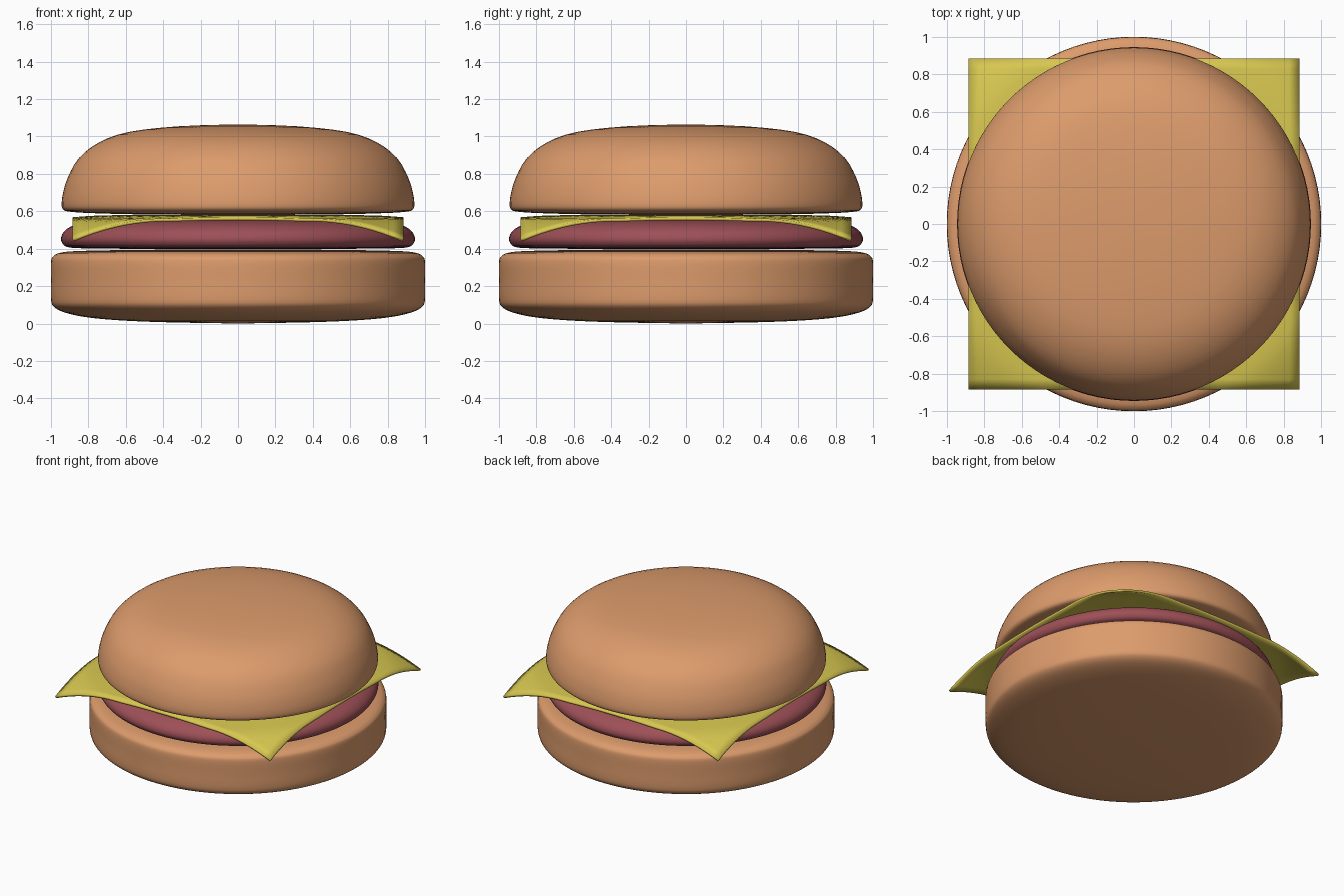
import bpy, bmesh, math
from mathutils import Vector

if "Cube" in bpy.data.objects:
    bpy.data.objects.remove(bpy.data.objects["Cube"])


def material(name, color):
    mat = bpy.data.materials.new(name)
    mat.diffuse_color = (*color, 1)
    mat.use_nodes = True
    mat.node_tree.nodes["Principled BSDF"].inputs["Base Color"].default_value = mat.diffuse_color
    return mat


def finish(name, bm, mat):
    bmesh.ops.recalc_face_normals(bm, faces=bm.faces)
    mesh = bpy.data.meshes.new(name)
    bm.to_mesh(mesh)
    bm.free()
    obj = bpy.data.objects.new(name, mesh)
    bpy.context.collection.objects.link(obj)
    obj.data.materials.append(mat)
    for p in mesh.polygons:
        p.use_smooth = True
    return obj


def smooth_profile(pts, steps=3):
    # Catmull-Rom curve through (radius, height) points
    pts = [Vector(p) for p in pts]
    out = []
    for i in range(len(pts) - 1):
        a, b = pts[max(i - 1, 0)], pts[i]
        c, d = pts[i + 1], pts[min(i + 2, len(pts) - 1)]
        for s in range(steps):
            t = s / steps
            out.append(0.5 * (2 * b + (c - a) * t + (2 * a - 5 * b + 4 * c - d) * t**2
                              + (3 * b - a - 3 * c + d) * t**3))
    return out + [pts[-1]]


def lathe(name, pts, mat, segments=96):
    bm = bmesh.new()
    verts = [bm.verts.new((p.x, 0, p.y)) for p in smooth_profile(pts)]
    edges = [bm.edges.new(pair) for pair in zip(verts, verts[1:])]
    bmesh.ops.spin(bm, geom=verts + edges, cent=(0, 0, 0), axis=(0, 0, 1),
                   angle=math.tau, steps=segments, use_duplicate=False)
    bmesh.ops.remove_doubles(bm, verts=bm.verts, dist=0.0005)
    return finish(name, bm, mat)


bread = material("bread", (0.72, 0.33, 0.15))
meat = material("meat", (0.34, 0.08, 0.095))
cheese = material("cheese", (0.68, 0.57, 0.08))

# Bottom bun
lathe("bottom_bun", [(0, 0), (0.4, 0.007), (0.65, 0.018), (0.82, 0.035), (0.93, 0.06),
                     (0.985, 0.09), (1, 0.13), (1, 0.23), (1, 0.33), (0.987, 0.36),
                     (0.95, 0.378), (0.85, 0.388), (0.5, 0.394), (0, 0.396)], bread)

# Patty
lathe("patty", [(0, 0.398), (0.5, 0.399), (0.83, 0.402), (0.915, 0.41), (0.94, 0.43),
                (0.946, 0.455), (0.935, 0.485), (0.9, 0.515), (0.83, 0.54),
                (0.7, 0.552), (0.4, 0.556), (0, 0.557)], meat)

# Top bun
lathe("top_bun", [(0, 0.58), (0.5, 0.583), (0.78, 0.59), (0.9, 0.598), (0.935, 0.61),
                  (0.943, 0.64), (0.935, 0.7), (0.91, 0.78), (0.85, 0.885), (0.74, 0.97),
                  (0.58, 1.025), (0.31, 1.055), (0, 1.065)], bread)

# Cheese slice with drooping corners
bm = bmesh.new()
bmesh.ops.create_grid(bm, x_segments=32, y_segments=32, size=0.885)
for v in bm.verts:
    r = v.co.xy.length
    edge = min(max((r - 0.65) / 0.3, 0), 1)
    droop = max((r - 0.98) / 0.27, 0)
    v.co.z = 0.579 - 0.018 * edge**2 - 0.108 * droop**1.5
slice_obj = finish("cheese_slice", bm, cheese)
solid = slice_obj.modifiers.new("thickness", 'SOLIDIFY')
solid.thickness = 0.016
solid.offset = -1
bpy.ops.object.select_all(action='DESELECT')
slice_obj.select_set(True)
bpy.context.view_layer.objects.active = slice_obj
bpy.ops.object.shade_smooth_by_angle(angle=math.radians(40))
